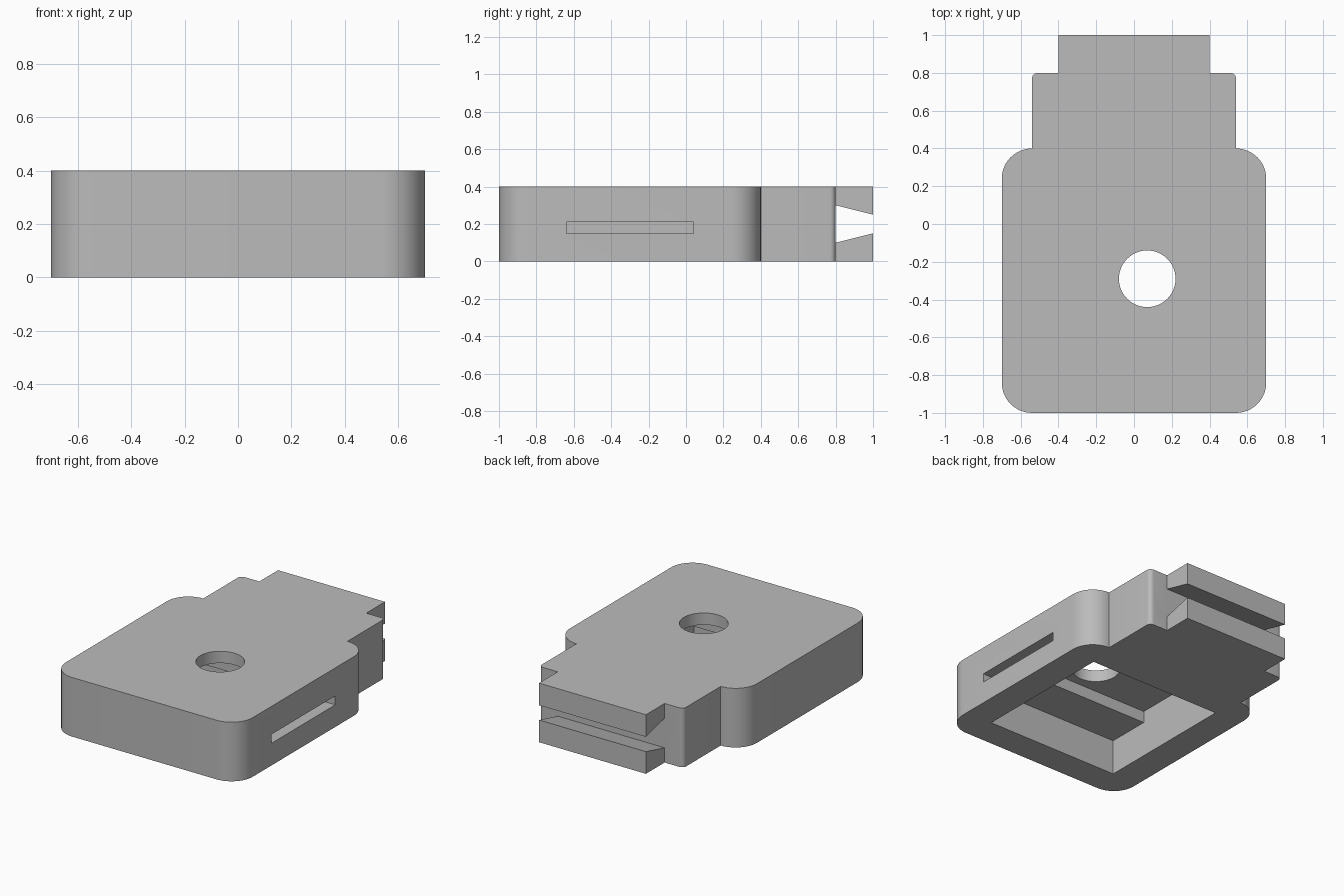
import bpy, bmesh, math
from mathutils import Vector

old = bpy.data.objects.get("Cube")
if old:
    bpy.data.objects.remove(old, do_unlink=True)

grey = bpy.data.materials.new("plain grey")
grey.use_nodes = True
grey.diffuse_color = (0.5, 0.5, 0.5, 1)
grey.node_tree.nodes["Principled BSDF"].inputs["Base Color"].default_value = (0.5, 0.5, 0.5, 1)


def prism(name, points, direction):
    """Solid made by sweeping a planar outline along a direction."""
    bm = bmesh.new()
    face = bm.faces.new([bm.verts.new(p) for p in points])
    new = bmesh.ops.extrude_face_region(bm, geom=[face])["geom"]
    bmesh.ops.translate(bm, vec=Vector(direction),
                        verts=[v for v in new if isinstance(v, bmesh.types.BMVert)])
    bmesh.ops.recalc_face_normals(bm, faces=bm.faces)
    mesh = bpy.data.meshes.new(name)
    bm.to_mesh(mesh)
    bm.free()
    mesh.materials.append(grey)
    obj = bpy.data.objects.new(name, mesh)
    bpy.context.collection.objects.link(obj)
    return obj


def box(name, x0, x1, y0, y1, z0, z1):
    return prism(name, [(x0, y0, z0), (x1, y0, z0), (x1, y1, z0), (x0, y1, z0)],
                 (0, 0, z1 - z0))


def arc(cx, cy, r, start, end, steps):
    angles = [math.radians(start + (end - start) * i / steps) for i in range(steps + 1)]
    return [(cx + r * math.cos(a), cy + r * math.sin(a), 0) for a in angles]


# Rounded body, neck and plug in one mirrored outline
half = arc(0.54, -0.84, 0.16, -90, 0, 12)
half += arc(0.54, 0.24, 0.16, 0, 90, 12)
half += arc(0.51, 0.77, 0.03, 0, 90, 6)
half += [(0.4, 0.8, 0), (0.4, 1, 0)]
outline = half + [(-x, y, z) for x, y, z in reversed(half)]
housing = prism("housing", outline, (0, 0, 0.4))

# Tapered mouth across the plug
slope = 0.05 / 0.2
mouth = [(-0.6, 0.8, 0.1), (-0.6, 1.1, 0.15 + 0.1 * slope),
         (-0.6, 1.1, 0.25 - 0.1 * slope), (-0.6, 0.8, 0.3)]

cutters = [
    prism("plug_mouth_cutter", mouth, (1.2, 0, 0)),
    # Underside cavity with a deeper channel in its ceiling
    box("cavity_cutter", -0.5, 0.5, -0.8, 0.2, -0.1, 0.24),
    box("channel_cutter", -0.5, 0.5, -0.5, -0.1, 0.1, 0.32),
    # Side slot and round top hole
    box("side_slot_cutter", 0.4, 0.8, -0.64, 0.04, 0.15, 0.21),
    prism("top_hole_cutter", arc(0.07, -0.29, 0.15, 0, 352.5, 47), (0, 0, 0.6)),
]

for cutter in cutters:
    cutter.hide_render = True
    mod = housing.modifiers.new(cutter.name, 'BOOLEAN')
    mod.operation = 'DIFFERENCE'
    mod.solver = 'EXACT'
    mod.object = cutter

# Apply the cuts and drop the cutters
bpy.context.view_layer.update()
evaluated = housing.evaluated_get(bpy.context.evaluated_depsgraph_get())
cut_mesh = bpy.data.meshes.new_from_object(evaluated)
housing.modifiers.clear()
housing.data = cut_mesh
for cutter in cutters:
    bpy.data.objects.remove(cutter, do_unlink=True)

bpy.ops.object.select_all(action='DESELECT')
housing.select_set(True)
bpy.context.view_layer.objects.active = housing
bpy.ops.object.shade_smooth_by_angle(angle=math.radians(30))
